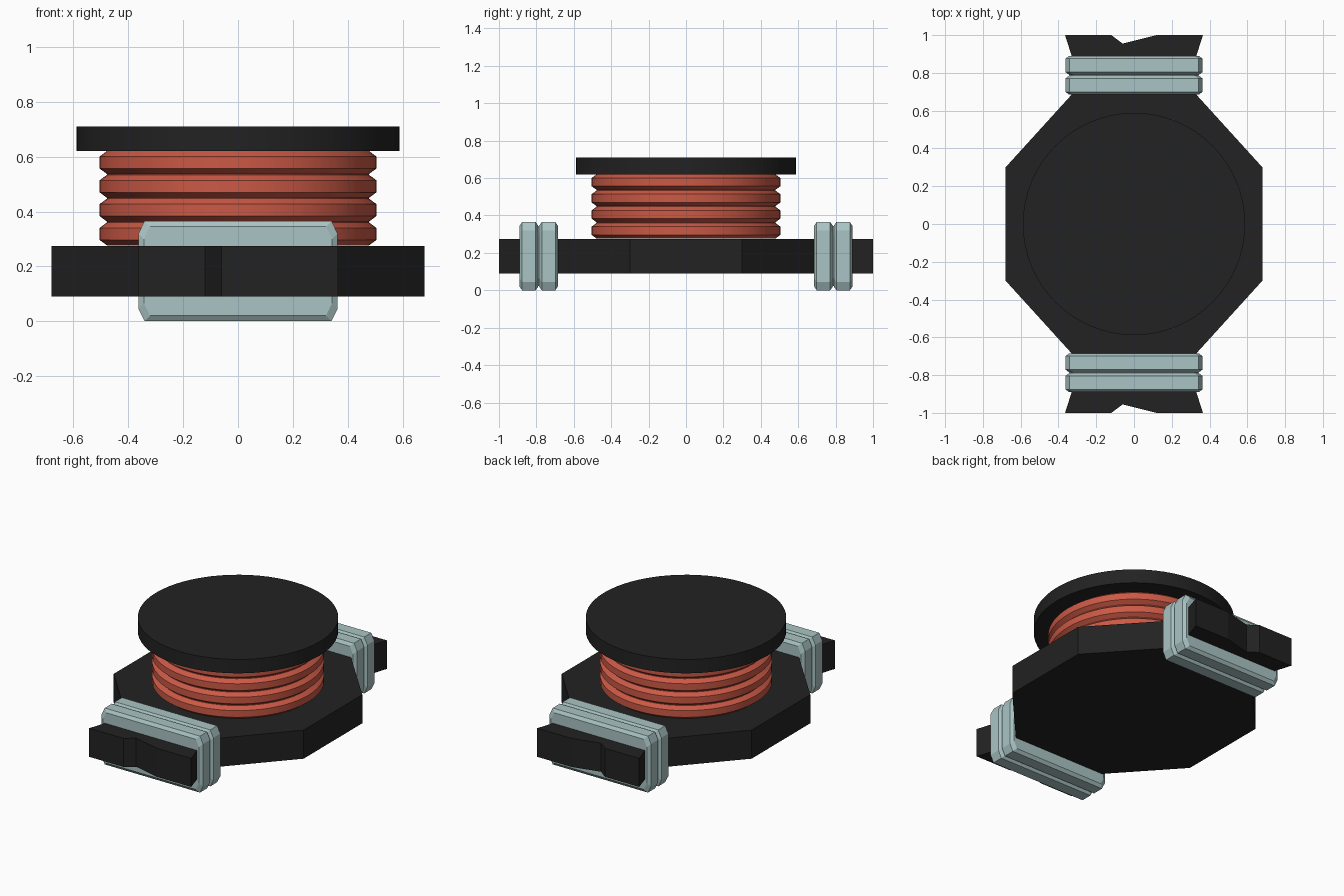
import bpy, bmesh, math

cube = bpy.data.objects.get("Cube")
if cube:
    bpy.data.objects.remove(cube, do_unlink=True)


def material(name, colour):
    m = bpy.data.materials.new(name)
    m.use_nodes = True
    m.diffuse_color = (*colour, 1)
    bsdf = next(n for n in m.node_tree.nodes if n.type == 'BSDF_PRINCIPLED')
    bsdf.inputs["Base Color"].default_value = (*colour, 1)
    return m


black = material("ferrite black", (0.016, 0.016, 0.016))
copper = material("copper red", (0.6, 0.1, 0.06))
tin = material("pale tin", (0.4, 0.55, 0.55))


def loft(name, rings, mat, smooth=False):
    """Skin a stack of equal-length closed rings and cap both ends."""
    bm = bmesh.new()
    loops = [[bm.verts.new(p) for p in ring] for ring in rings]
    n = len(loops[0])
    for a, b in zip(loops, loops[1:]):
        for i in range(n):
            j = (i + 1) % n
            bm.faces.new((a[i], a[j], b[j], b[i]))
    bm.faces.new(loops[0])
    bm.faces.new(loops[-1])
    bmesh.ops.recalc_face_normals(bm, faces=bm.faces)
    mesh = bpy.data.meshes.new(name)
    bm.to_mesh(mesh)
    bm.free()
    ob = bpy.data.objects.new(name, mesh)
    bpy.context.collection.objects.link(ob)
    mesh.materials.append(mat)
    if smooth:
        bpy.ops.object.select_all(action='DESELECT')
        ob.select_set(True)
        bpy.context.view_layer.objects.active = ob
        bpy.ops.object.shade_smooth_by_angle(angle=math.radians(25))
    return ob


def circle(r, z, n=64):
    return [(r * math.cos(math.tau * i / n), r * math.sin(math.tau * i / n), z)
            for i in range(n)]


# Octagonal base with a flared, notched tab at each end
back = [(0.68, 0.3), (0.33, 0.685), (0.33, 0.89), (0.365, 1),
        (0.12, 1), (-0.06, 0.955), (-0.12, 1),
        (-0.365, 1), (-0.33, 0.89), (-0.33, 0.685), (-0.68, 0.3)]
outline = back + [(x, -y) for x, y in reversed(back)]
loft("base_plate", [[(x, y, z) for x, y in outline] for z in (0.09, 0.275)], black)

# Copper winding: four chamfered turns
turns, bottom, top = 4, 0.275, 0.622
pitch = (top - bottom) / turns
rings = []
for t in range(turns):
    for f, r in ((0.02, 0.478), (0.25, 0.505), (0.75, 0.505), (0.98, 0.478)):
        rings.append(circle(r, bottom + (t + f) * pitch))
loft("copper_winding", rings, copper, smooth=True)

# Round top flange
loft("top_flange", [circle(0.588, 0.62), circle(0.588, 0.71)], black, smooth=True)


# Terminal straps: two chamfered bands around each tab
def strap_ring(y, inset):
    w, h, cx, cz, mid = 0.363 - inset, 0.1825 - inset, 0.022, 0.045, 0.1825
    quarter = [(w, h - cz), (w - cx, h)]
    half = quarter + [(-x, z) for x, z in reversed(quarter)]
    return [(x, y, mid + z) for x, z in half] + [(-x, y, mid - z) for x, z in half]


for side, sign in (("front", -1), ("back", 1)):
    for label, start in (("inner", 0.685), ("outer", 0.79)):
        stations = ((0, 0.02), (0.014, 0), (0.086, 0), (0.1, 0.02))
        loft(f"{side}_{label}_terminal_band",
             [strap_ring(sign * (start + d), inset) for d, inset in stations], tin)
    # Recessed filler between the two bands
    loft(f"{side}_terminal_core",
         [strap_ring(sign * y, 0.022) for y in (0.75, 0.83)], tin)
